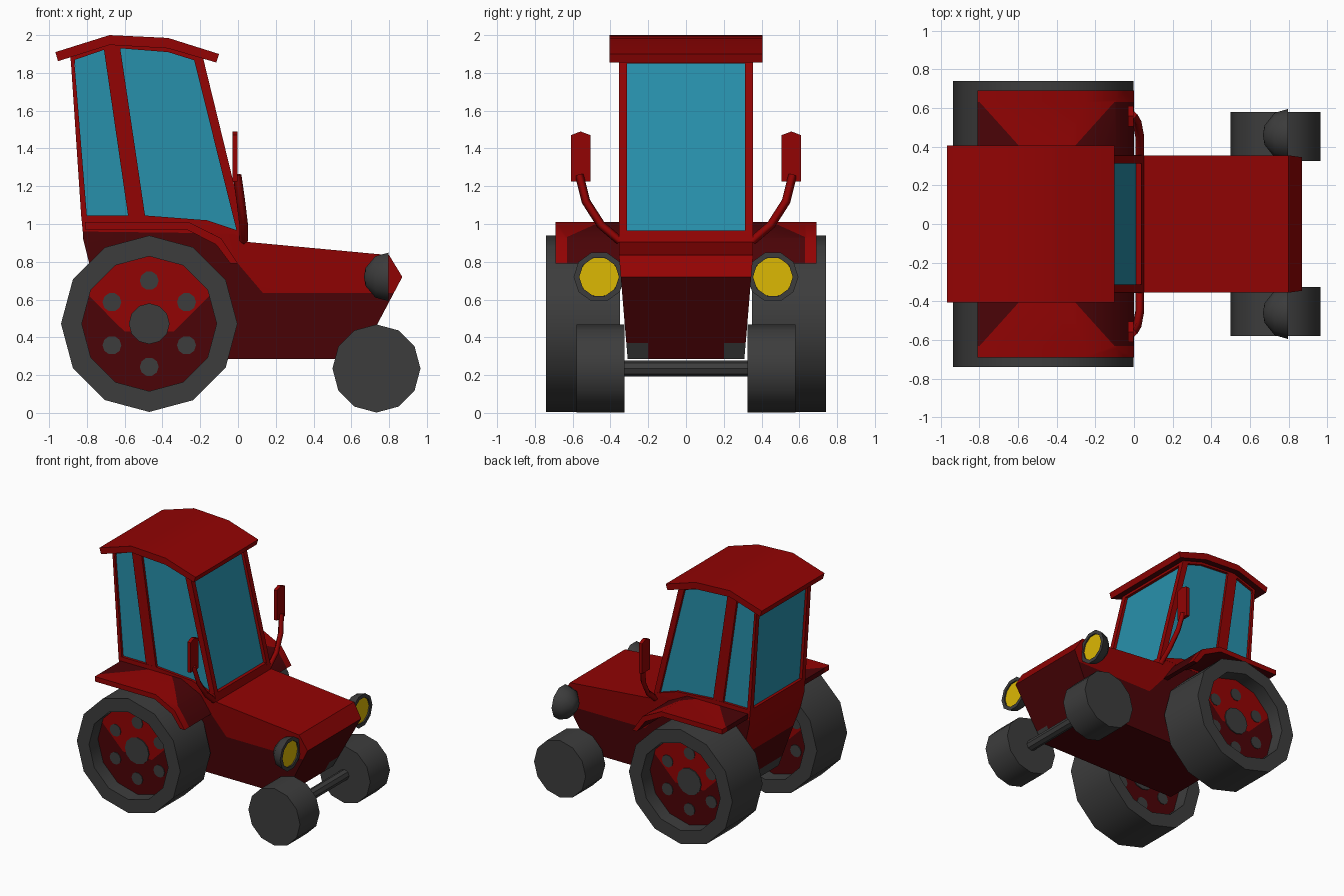
import bpy, bmesh, math
from mathutils import Vector

if "Cube" in bpy.data.objects:
    bpy.data.objects.remove(bpy.data.objects["Cube"])


def material(name, rgb):
    m = bpy.data.materials.new(name)
    m.diffuse_color = (*rgb, 1)
    m.use_nodes = True
    m.node_tree.nodes["Principled BSDF"].inputs["Base Color"].default_value = m.diffuse_color
    return m


RED = material("red paint", (0.29, 0.001, 0.001))
DARK = material("dark red paint", (0.07, 0.001, 0.002))
GREY = material("dark grey rubber", (0.046, 0.046, 0.046))
GLASS = material("blue glass", (0.02, 0.28, 0.41))
YELLOW = material("yellow lamp", (0.72, 0.48, 0.001))


def finish(name, bm, mats, cuts=(), rule=None):
    """Cut the mesh along planes, colour faces by rule, make the object."""
    bmesh.ops.remove_doubles(bm, verts=bm.verts, dist=1e-5)
    bmesh.ops.recalc_face_normals(bm, faces=bm.faces)
    for co, no in cuts:
        geom = bm.verts[:] + bm.edges[:] + bm.faces[:]
        bmesh.ops.bisect_plane(bm, geom=geom, plane_co=co, plane_no=no)
    bm.normal_update()
    if rule:
        for f in bm.faces:
            f.material_index = int(rule(f.calc_center_median(), f.normal))
    me = bpy.data.meshes.new(name)
    bm.to_mesh(me)
    bm.free()
    for m in mats:
        me.materials.append(m)
    me.shade_smooth()
    me.set_sharp_from_angle(angle=math.radians(37))
    ob = bpy.data.objects.new(name, me)
    bpy.context.collection.objects.link(ob)
    return ob


def prism(name, pts, y0, y1, mats, cuts=(), rule=None, taper=None):
    """Extrude an x-z outline along y."""
    bm = bmesh.new()
    a = [bm.verts.new((x, y0, z)) for x, z in pts]
    b = [bm.verts.new((x, y1, z)) for x, z in pts]
    bm.faces.new(a)
    bm.faces.new(b[::-1])
    n = len(pts)
    for i in range(n):
        j = (i + 1) % n
        bm.faces.new((a[i], b[i], b[j], a[j]))
    if taper:
        for v in bm.verts:
            v.co.y *= taper(v.co.z)
    return finish(name, bm, mats, cuts, rule)


def lathe(name, center, axis, profile, n, mats, closed=False, cuts=(), rule=None):
    """Spin a (radius, offset) profile around the x or y axis."""
    bm = bmesh.new()
    c = Vector(center)
    rings = []
    for r, o in profile:
        ring = []
        for i in range(n):
            t = math.tau * i / n
            u, w = r * math.cos(t), r * math.sin(t)
            ring.append(bm.verts.new(c + Vector((u, o, w) if axis == 'y' else (o, u, w))))
        rings.append(ring)
    pairs = list(zip(rings, rings[1:])) + ([(rings[-1], rings[0])] if closed else [])
    for p, q in pairs:
        for i in range(n):
            j = (i + 1) % n
            bm.faces.new((p[i], p[j], q[j], q[i]))
    bmesh.ops.remove_doubles(bm, verts=bm.verts, dist=1e-5)
    bmesh.ops.dissolve_degenerate(bm, edges=bm.edges, dist=1e-6)
    return finish(name, bm, mats, cuts, rule)


def disc(name, center, axis, r, half, n, mats, **kw):
    return lathe(name, center, axis, [(0, -half), (r, -half), (r, half), (0, half)], n, mats, **kw)


def body_colour(c, n):
    """0 red hood, 1 dark red lower parts, 2 grey low corners at nose and tail."""
    if c.z < 0.37 and ((n.x > 0.5 and abs(c.y) > 0.2) or n.x < -0.5):
        return 2
    side_dark = abs(n.y) > 0.5 and c.x + 0.85 * (c.z - 0.79) < 0
    return 1 if c.z < 0.635 or side_dark or (n.x > 0.5 and n.z < 0) else 0


# Hood and chassis
prism("body", [(-0.82, 0.97), (-0.82, 0.92), (-0.79, 0.80), (-0.62, 0.285), (0.64, 0.285),
               (0.87, 0.72), (0.80, 0.835), (0.05, 0.905), (0.0, 0.965)],
      -0.355, 0.355, [RED, DARK, GREY],
      cuts=[((0, 0, 0.635), (0, 0, 1)), ((0, 0, 0.37), (0, 0, 1)), ((0, 0, 0.79), (1, 0, 0.85)),
            ((0, 0.2, 0), (0, 1, 0)), ((0, -0.2, 0), (0, 1, 0))],
      rule=body_colour,
      taper=lambda z: 0.87 + 0.13 * min(1, (z - 0.285) / 0.55))

# Cab: glass core, sill, posts and rails
prism("cab_glass", [(-0.868, 1.89), (-0.80, 0.97), (0.012, 0.96), (-0.207, 1.88),
                    (-0.37, 1.93), (-0.68, 1.945)], -0.335, 0.335, [GLASS])
prism("cab_sill", [(-0.83, 1.045), (-0.49, 1.045), (-0.165, 1.02), (0.0, 0.965), (0.038, 0.965),
                   (0.052, 0.90), (-0.02, 0.95), (-0.822, 0.96)], -0.356, 0.356, [RED])
posts = {
    "rear_post": [(-0.886, 1.88), (-0.868, 1.88), (-0.80, 1.04), (-0.83, 1.04)],
    "middle_post": [(-0.712, 1.94), (-0.625, 1.94), (-0.49, 1.03), (-0.58, 1.03)],
    "front_post": [(-0.235, 1.88), (-0.185, 1.88), (0.042, 0.95), (-0.005, 0.955)],
    "roof_rail": [(-0.886, 1.88), (-0.68, 1.965), (-0.37, 1.95), (-0.185, 1.88), (-0.182, 1.865),
                  (-0.235, 1.868), (-0.37, 1.91), (-0.625, 1.93), (-0.71, 1.922), (-0.884, 1.862)],
}
for s in (-1, 1):
    for name, pts in posts.items():
        prism(name, pts, s * 0.312, s * 0.355, [RED])
prism("windshield_top_rail", [(-0.215, 1.85), (-0.178, 1.85), (-0.188, 1.89), (-0.225, 1.89)],
      -0.355, 0.355, [RED])
prism("rear_window_top_rail", [(-0.884, 1.85), (-0.862, 1.85), (-0.862, 1.895), (-0.888, 1.885)],
      -0.355, 0.355, [RED])

# Roof plate with dark underside
prism("roof", [(-0.967, 1.91), (-0.68, 2.0), (-0.37, 1.985), (-0.10, 1.90),
               (-0.115, 1.855), (-0.37, 1.93), (-0.68, 1.948), (-0.953, 1.862)],
      -0.405, 0.405, [RED, DARK], rule=lambda c, n: n.z < -0.5)

for s in (-1, 1):
    # Fenders with dark inner corners and underside
    prism("fender", [(-0.81, 1.01), (-0.26, 1.01), (-0.09, 0.925), (0.0, 0.79),
                     (-0.04, 0.79), (-0.115, 0.89), (-0.27, 0.97), (-0.81, 0.97)],
          s * 0.34, s * 0.69, [RED, DARK],
          cuts=[((-0.45 + k * 0.15, s * 0.41, 0), (k, -s * 0.9, 0)) for k in (-1, 1)]
          + [((0, s * 0.63, 0), (0, 1, 0))],
          rule=lambda c, n: n.z < -0.3 or
          (abs(n.y) < 0.5 and abs(c.y) < 0.63 and abs(c.x + 0.45) > 0.15 + (abs(c.y) - 0.41) * 0.9))

    # Rear wheel: tyre ring, recessed rim, hub and bolts showing on both sides
    wc = Vector((-0.47, s * 0.545, 0.472))
    lathe("rear_tyre", wc, 'y', [(0.467, -0.195), (0.467, 0.195), (0.357, 0.195), (0.357, -0.195)],
          12, [GREY], closed=True)
    disc("rear_rim", wc, 'y', 0.36, 0.08, 12, [RED, DARK],
         cuts=[((0, 0, 0.43), (0, 0, 1)), ((-0.60, 0, 0.43), (1, 0, 1)),
               ((-0.34, 0, 0.43), (-1, 0, 1))],
         rule=lambda c, n: c.z < 0.43 or abs(c.x + 0.47) > c.z - 0.30)
    disc("rear_hub", wc, 'y', 0.108, 0.088, 12, [GREY])
    for k in range(6):
        t = math.radians(90 + 60 * k)
        disc("wheel_bolt", wc + Vector((0.228 * math.cos(t), 0, 0.228 * math.sin(t))), 'y',
             0.05, 0.085, 10, [GREY])

    # Front wheel
    disc("front_wheel", (0.733, s * 0.453, 0.235), 'y', 0.233, 0.127, 12, [GREY])

    # Headlamp: domed housing with a yellow lens
    lc = (0.797, s * 0.46, 0.72)
    lathe("lamp_housing", lc, 'x', [(0, -0.13), (0.05, -0.122), (0.115, -0.07), (0.135, 0),
                                    (0.105, 0), (0.105, -0.02), (0, -0.02)], 10, [GREY])
    disc("lamp_lens", (lc[0] - 0.015, lc[1], lc[2]), 'x', 0.105, 0.004, 16, [YELLOW])

    # Mirror arm and plate
    cu = bpy.data.curves.new("mirror_arm", 'CURVE')
    cu.dimensions = '3D'
    cu.bevel_depth = 0.023
    cu.bevel_resolution = 0
    cu.use_fill_caps = True
    path = [(0.03, 0.35, 0.91), (0.03, 0.45, 0.995), (0.015, 0.53, 1.12), (-0.005, 0.565, 1.26)]
    sp = cu.splines.new('POLY')
    sp.points.add(len(path) - 1)
    for p, (x, y, z) in zip(sp.points, path):
        p.co = (x, s * y, z, 1)
    cu.materials.append(RED)
    bpy.context.collection.objects.link(bpy.data.objects.new("mirror_arm", cu))

    bm = bmesh.new()
    outline = [(0.505, 1.225), (0.61, 1.225), (0.61, 1.47), (0.558, 1.49), (0.505, 1.47)]
    f = bm.faces.new([bm.verts.new((-0.03, s * y, z)) for y, z in outline])
    ext = bmesh.ops.extrude_face_region(bm, geom=[f])
    bmesh.ops.translate(bm, vec=(0.028, 0, 0),
                        verts=[v for v in ext["geom"] if isinstance(v, bmesh.types.BMVert)])
    finish("mirror_plate", bm, [RED])

# Front axle
disc("front_axle", (0.733, 0, 0.235), 'y', 0.042, 0.34, 8, [GREY])
